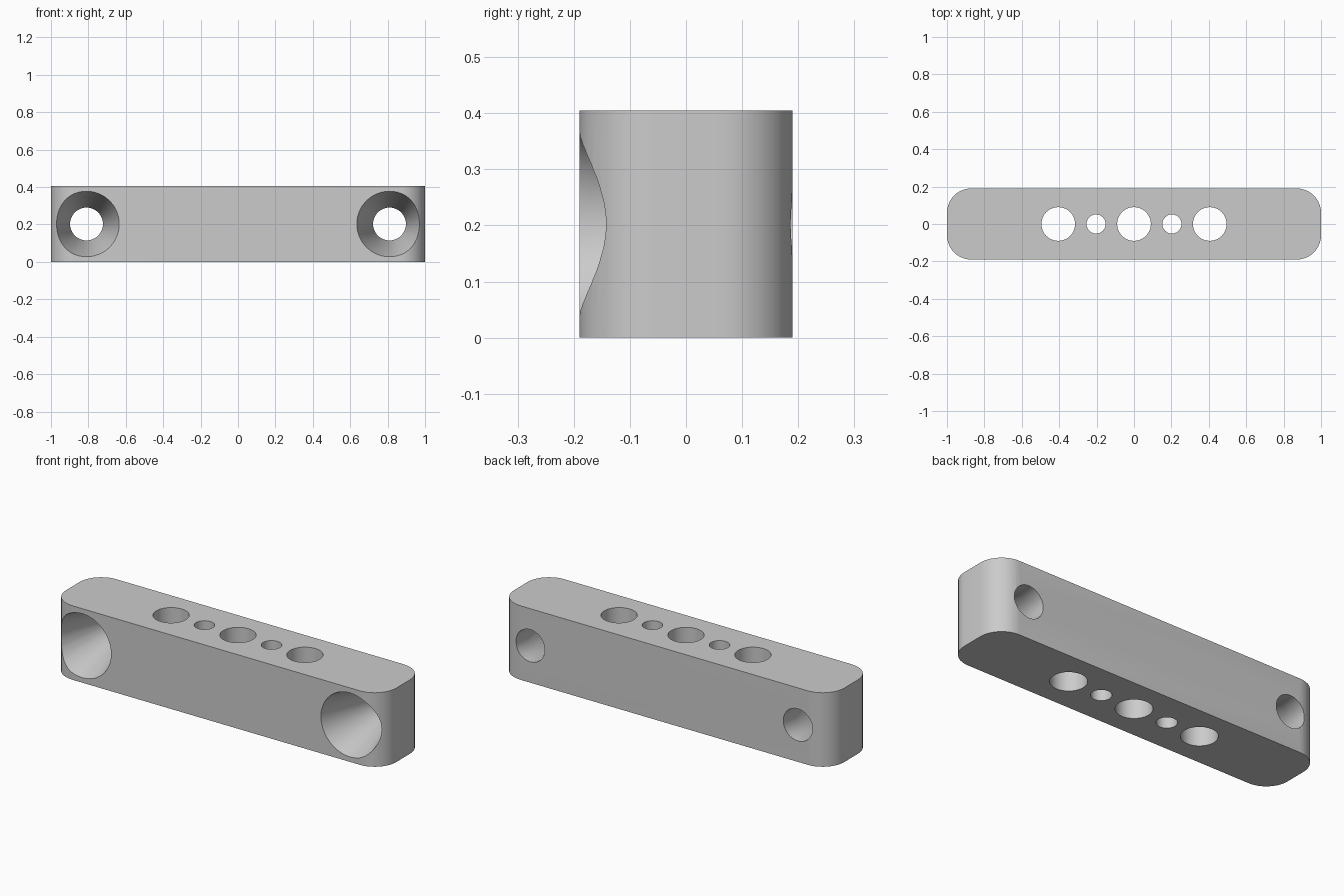
import bpy, bmesh, math
from mathutils import Matrix

if "Cube" in bpy.data.objects:
    bpy.data.objects.remove(bpy.data.objects["Cube"], do_unlink=True)

LENGTH, DEPTH, HEIGHT, CORNER = 2.0, 0.38, 0.405, 0.13
MID = HEIGHT / 2

grey = bpy.data.materials.new("plain grey")
grey.use_nodes = True
grey.diffuse_color = (0.6, 0.6, 0.6, 1)
grey.node_tree.nodes["Principled BSDF"].inputs["Base Color"].default_value = (0.6, 0.6, 0.6, 1)


def make_object(name, bm):
    mesh = bpy.data.meshes.new(name)
    bmesh.ops.recalc_face_normals(bm, faces=bm.faces)
    bm.to_mesh(mesh)
    bm.free()
    mesh.materials.append(grey)
    obj = bpy.data.objects.new(name, mesh)
    bpy.context.collection.objects.link(obj)
    return obj


def add_turned(bm, profile, matrix, sides=48):
    """Closed solid turned around its axis from (radius, height) pairs."""
    rings = []
    for r, h in profile:
        ring = bmesh.ops.create_circle(bm, segments=sides, radius=r,
                                       matrix=matrix @ Matrix.Translation((0, 0, h)))
        rings.append(ring["verts"])
    for low, high in zip(rings, rings[1:]):
        for i in range(sides):
            j = (i + 1) % sides
            bm.faces.new((low[i], low[j], high[j], high[i]))
    bm.faces.new(rings[0])
    bm.faces.new(rings[-1])


# Bar with rounded upright corners
bm = bmesh.new()
bmesh.ops.create_cube(bm, size=1, matrix=Matrix.Translation((0, 0, MID))
                      @ Matrix.Diagonal((LENGTH, DEPTH, HEIGHT, 1)))
upright = [e for e in bm.edges if abs(e.verts[0].co.z - e.verts[1].co.z) > 0.1]
bmesh.ops.bevel(bm, geom=upright, offset=CORNER, segments=10, profile=0.5, affect='EDGES')
bar = make_object("mounting_bar", bm)

# Cutter: row of upright holes and two funnel holes opening to the front
bm = bmesh.new()
for x, r in ((0, 0.09), (0.203, 0.051), (-0.203, 0.051), (0.405, 0.09), (-0.405, 0.09)):
    add_turned(bm, [(r, -0.1), (r, HEIGHT + 0.1)], Matrix.Translation((x, 0, 0)))
WIDE, NARROW, TAPER, EXTRA = 0.175, 0.088, 0.28, 0.05
slope = (WIDE - NARROW) / TAPER
funnel = [(WIDE + slope * EXTRA, -EXTRA), (NARROW, TAPER), (NARROW, DEPTH + EXTRA)]
for x in (-0.81, 0.81):
    add_turned(bm, funnel, Matrix.Translation((x, -DEPTH / 2, MID))
               @ Matrix.Rotation(-math.pi / 2, 4, 'X'))
cutter = make_object("hole_cutter", bm)
cutter.hide_render = True

# Cut the holes, then drop the cutter
cut = bar.modifiers.new("holes", 'BOOLEAN')
cut.operation = 'DIFFERENCE'
cut.solver = 'EXACT'
cut.object = cutter
bpy.ops.object.select_all(action='DESELECT')
bar.select_set(True)
bpy.context.view_layer.objects.active = bar
bpy.ops.object.modifier_apply(modifier=cut.name)
bpy.data.objects.remove(cutter, do_unlink=True)
bpy.ops.object.shade_smooth_by_angle(angle=math.radians(30))
